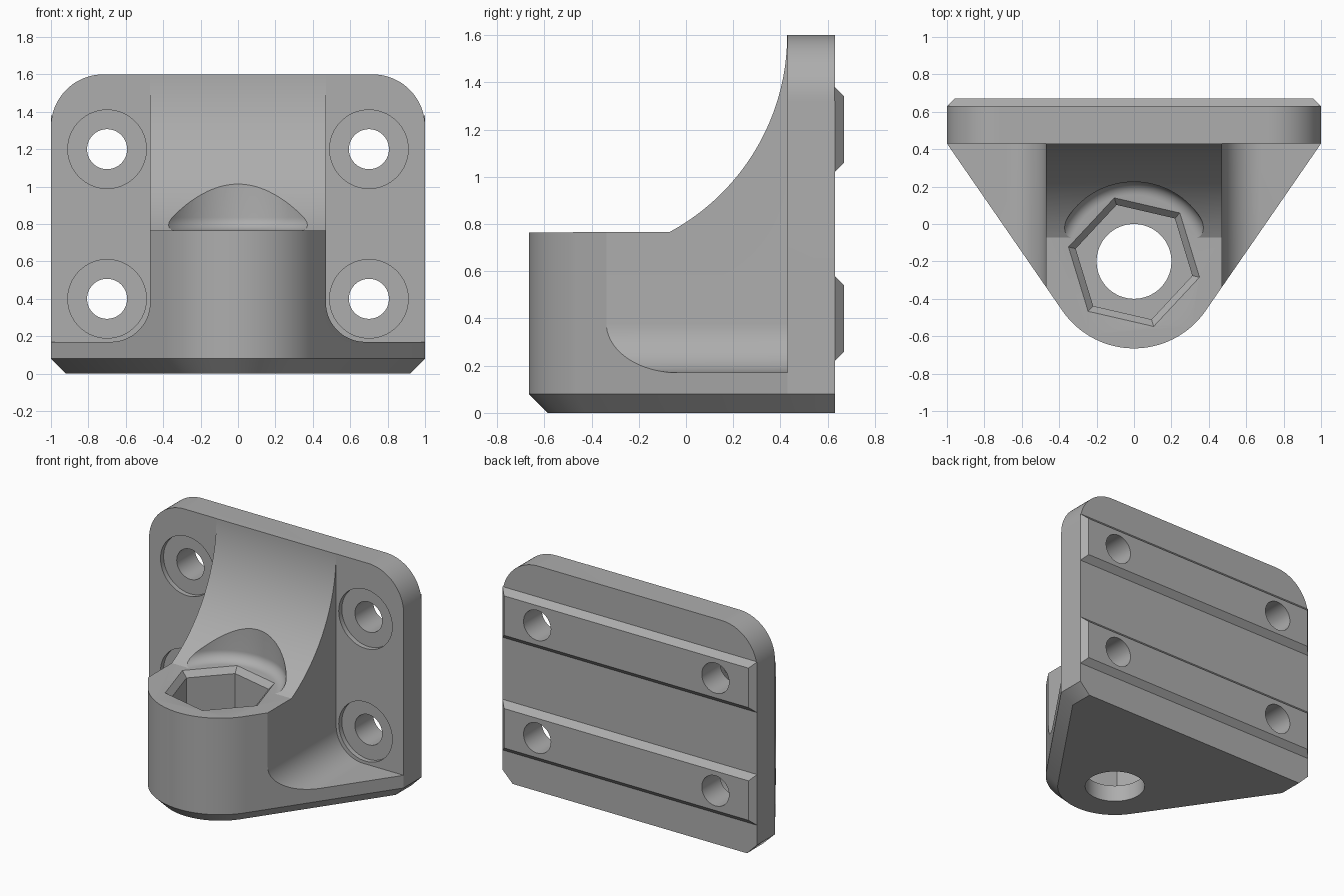
import bpy, bmesh, math

if "Cube" in bpy.data.objects:
    bpy.data.objects.remove(bpy.data.objects["Cube"])

grey = bpy.data.materials.new("matte grey")
grey.diffuse_color = (0.42, 0.42, 0.42, 1)
grey.use_nodes = True
grey.node_tree.nodes["Principled BSDF"].inputs["Base Color"].default_value = grey.diffuse_color


def loft(name, rings):
    """Solid skinned through matching rings of points, capped at both ends."""
    bm = bmesh.new()
    vs = [[bm.verts.new(p) for p in ring] for ring in rings]
    n = len(vs[0])
    bm.faces.new(vs[0])
    bm.faces.new(vs[-1])
    for a, b in zip(vs, vs[1:]):
        for i in range(n):
            j = (i + 1) % n
            bm.faces.new((a[i], a[j], b[j], b[i]))
    bmesh.ops.recalc_face_normals(bm, faces=bm.faces)
    me = bpy.data.meshes.new(name)
    bm.to_mesh(me)
    bm.free()
    me.materials.append(grey)
    ob = bpy.data.objects.new(name, me)
    bpy.context.collection.objects.link(ob)
    return ob


def arc(cx, cy, r, a0, a1, n):
    """Points on an arc, angles in degrees."""
    ang = [math.radians(a0 + (a1 - a0) * i / n) for i in range(n + 1)]
    return [(cx + r * math.cos(a), cy + r * math.sin(a)) for a in ang]


def circle(cx, cy, r, n=64, start=0):
    return arc(cx, cy, r, start, start + 360, n)[:-1]


def along_y(pts, y):
    return [(x, y, z) for x, z in pts]


def along_z(pts, z):
    return [(x, y, z) for x, y in pts]


def cut(target, cutter):
    """Subtract a cutter and bake the result."""
    mod = target.modifiers.new("cut", 'BOOLEAN')
    mod.operation, mod.solver, mod.object = 'DIFFERENCE', 'EXACT', cutter
    dg = bpy.context.evaluated_depsgraph_get()
    me = bpy.data.meshes.new_from_object(target.evaluated_get(dg))
    target.modifiers.clear()
    target.data = me


def remove(cutter):
    bpy.data.objects.remove(cutter)


BOLT_Y, NOSE_R, TOP = -0.2, 0.465, 0.765

# Footprint: plate at the back, sides tangent to a round nose
tangent = math.degrees(math.atan2(0.63, 1) - math.acos(NOSE_R / math.hypot(1, 0.63)))


def footprint(inset):
    r, w = NOSE_R - inset, 1 - inset
    t = math.radians(tangent)
    corner = BOLT_Y + (w * math.cos(t) - r) / -math.sin(t)
    nose = arc(0, BOLT_Y, r, -180 - tangent, -tangent - 180 + (180 + 2 * tangent), 48)
    nose = arc(0, BOLT_Y, r, tangent, -180 - tangent, 48)
    return [(w, 0.63), (w, corner)] + nose + [(-w, corner), (-w, 0.63)]


body = loft("bracket_body", [along_z(footprint(0.08), 0),
                             along_z(footprint(0), 0.08),
                             along_z(footprint(0), 1.6)])

cutters = []
for s in (1, -1):
    # Side recess with a filleted inner corner
    side = [(0.47, 2)] + arc(0.68, 0.38, 0.21, 180, 270, 20) + [(1.3, 0.17), (1.3, 2)]
    side = [(s * x, z) for x, z in side]
    cutters.append(loft("side_cutter", [along_y(side, -1), along_y(side, 0.43)]))
    # Rounded top corner of the plate
    corner = arc(0.72, 1.32, 0.28, 0, 90, 20) + [(0.72, 1.8), (1.2, 1.8), (1.2, 1.32)]
    corner = [(s * x, z) for x, z in corner]
    cutters.append(loft("corner_cutter", [along_y(corner, 0.2), along_y(corner, 1)]))

# Concave sweep above the nose
low = math.degrees(math.atan2(TOP - 1.6, 0.447))
sweep = [(-1, TOP)] + arc(-0.5185, 1.6, 0.947, low, 0, 40) + [(0.4285, 2), (-1, 2)]
cutters.append(loft("sweep_cutter", [[(x, y, z) for y, z in sweep] for x in (-1.3, 1.3)]))

# Round head clearance with a filleted floor
rings = [(0.355, TOP - 0.0005)]
rings += [(r, z) for r, z in arc(0.355, TOP + 0.07, 0.07, -80, 0, 10)] + [(0.425, 1.7)]
cutters.append(loft("clearance_cutter",
                    [along_z(circle(0, BOLT_Y, r, 96), z) for r, z in rings]))

# Hexagonal pocket with a chamfered mouth, and the bolt hole
hexes = [(0.32, 0.12), (0.32, TOP - 0.04), (0.361, TOP + 0.001)]
cutters.append(loft("hex_cutter",
                    [along_z(circle(0, BOLT_Y - 0.004, r, 6, 47), z) for r, z in hexes]))
cutters.append(loft("bolt_cutter", [along_z(circle(0, BOLT_Y, 0.2), z) for z in (-0.1, 0.3)]))

for c in cutters:
    cut(body, c)
    remove(c)

# Bevelled rails across the back
rails = []
for name, z in (("lower_rail", 0.4), ("upper_rail", 1.2)):
    rings = []
    for w, h, y in ((1, 0.18, 0.63), (0.96, 0.14, 0.67)):
        rings.append(along_y([(-w, z - h), (w, z - h), (w, z + h), (-w, z + h)], y))
    rails.append(loft(name, rings))

# Mounting holes with shallow counterbores
for x in (-0.7, 0.7):
    for z, rail in zip((0.4, 1.2), rails):
        bore = loft("bore_cutter", [along_y(circle(x, z, 0.21), y) for y in (0.41, 0.465)])
        hole = loft("hole_cutter", [along_y(circle(x, z, 0.107), y) for y in (0.3, 0.8)])
        cut(body, bore)
        cut(body, hole)
        cut(rail, hole)
        remove(bore)
        remove(hole)

# Smooth curved surfaces, keep edges crisp
for ob in [body] + rails:
    bpy.ops.object.select_all(action='DESELECT')
    ob.select_set(True)
    bpy.context.view_layer.objects.active = ob
    bpy.ops.object.shade_smooth_by_angle(angle=math.radians(25))
